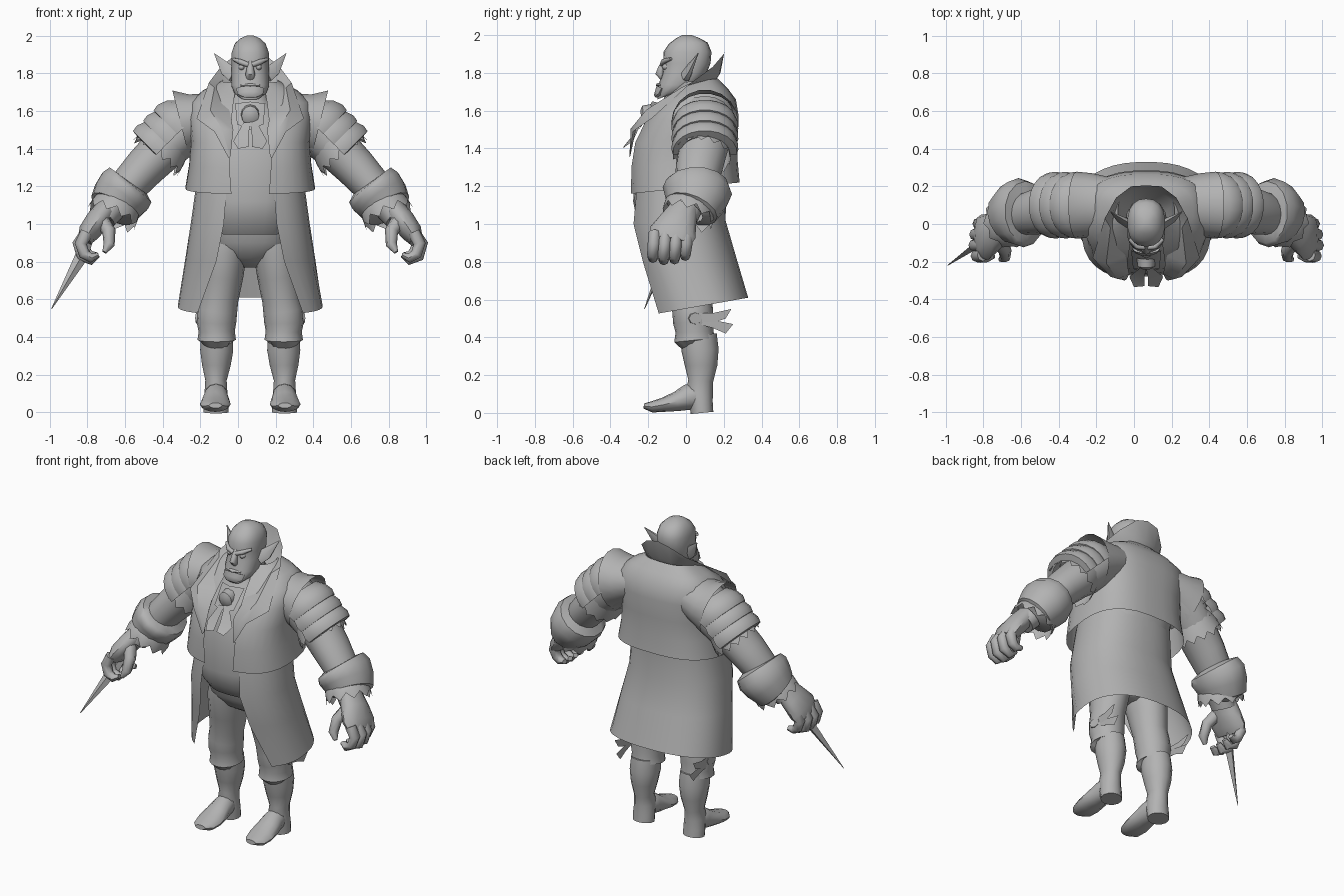
import bpy, bmesh, math
from mathutils import Vector as V

CX = 0.065  # body centre line; all parts are modelled around x = 0 then shifted
grey = bpy.data.materials.new("plain grey")
grey.diffuse_color = (0.45, 0.45, 0.45, 1)


def make(name, verts, faces, side=1):
    bm = bmesh.new()
    vs = [bm.verts.new((v[0] * side + CX, v[1], v[2])) for v in verts]
    for f in faces:
        bm.faces.new([vs[i] for i in f])
    bmesh.ops.recalc_face_normals(bm, faces=bm.faces)
    me = bpy.data.meshes.new(name)
    bm.to_mesh(me)
    bm.free()
    me.materials.append(grey)
    ob = bpy.data.objects.new(name, me)
    bpy.context.collection.objects.link(ob)
    return ob


def grid(name, rows, closed=False, caps=False, side=1):
    n = len(rows[0])
    verts = [p for r in rows for p in r]
    faces = [(i * n + j, i * n + (j + 1) % n, (i + 1) * n + (j + 1) % n, (i + 1) * n + j)
             for i in range(len(rows) - 1) for j in range(n if closed else n - 1)]
    if caps:
        faces += [tuple(range(n)), tuple(range(len(verts) - n, len(verts)))]
    return make(name, verts, faces, side)


def tube(name, pts, side=1, n=14, ref=(0, 1, 0), arc=None, jag=0, caps=True):
    """Rings (x, y, z, r_up, r_ref) swept along a path; jag makes a ragged end."""
    c = [V(p[:3]) for p in pts]
    rows = []
    for i, p in enumerate(pts):
        t = (c[min(i + 1, len(c) - 1)] - c[max(i - 1, 0)]).normalized()
        s = V(ref)
        s = (s - t * s.dot(t)).normalized()
        u = t.cross(s)
        a0, a1 = arc or (0, 2 * math.pi * (n - 1) / n)
        row = []
        for k in range(n):
            a = a0 + (a1 - a0) * k / (n - 1)
            q = c[i] + s * p[4] * math.cos(a) + u * p[3] * math.sin(a)
            if jag and i == len(pts) - 1:
                q += t * jag * (k % 2)
            row.append(q)
        rows.append(row)
    return grid(name, rows, arc is None, caps and arc is None, side)


def body(name, rings, n=24, e=0.8, caps=True):
    """Horizontal rings (z_front, z_back, y_front, y_back, half_width, front_gap)."""
    rows = []
    for zf, zb, yf, yb, hx, gap in rings:
        a0 = math.asin(min(1, (gap / hx) ** (1 / e))) if gap else 0
        row = []
        for k in range(n):
            a = a0 + (2 * math.pi - 2 * a0) * k / (n - 1 if gap else n)
            sx, cy = math.sin(a), math.cos(a)
            f = math.copysign(abs(cy) ** e, cy)
            row.append((hx * math.copysign(abs(sx) ** e, sx),
                        (yf + yb) / 2 - f * (yb - yf) / 2, (zf + zb) / 2 + f * (zf - zb) / 2))
        rows.append(row)
    gap = rings[0][5]
    return grid(name, rows, not gap, caps and not gap)


# torso, hips and neck
body("torso", [(.945, .95, -.2, .14, .2, 0), (1.02, 1.02, -.26, .17, .23, 0), (1.12, 1.12, -.28, .2, .25, 0),
               (1.3, 1.3, -.265, .23, .27, 0), (1.45, 1.45, -.245, .23, .27, 0),
               (1.57, 1.57, -.19, .2, .2, 0), (1.66, 1.66, -.12, .14, .1, 0), (1.75, 1.75, -.08, .1, .09, 0)])
body("hips", [(.77, .77, -.03, .08, .04, 0), (.82, .82, -.11, .13, .14, 0), (.9, .9, -.17, .15, .22, 0),
              (1.0, 1.0, -.19, .15, .22, 0)])
# open waistcoat and long coat tail
body("jacket", [(1.16, 1.22, -.295, .285, .345, .1), (1.3, 1.33, -.295, .275, .325, .11),
                (1.43, 1.45, -.275, .275, .315, .11), (1.55, 1.57, -.215, .28, .33, .1),
                (1.64, 1.66, -.14, .265, .32, .09), (1.7, 1.72, -.07, .22, .25, .08),
                (1.75, 1.77, -.02, .17, .15, .05)], n=30, e=.75)
body("coat_tail", [(1.25, 1.28, -.27, .22, .28, .12), (1.0, 1.02, -.295, .21, .315, .14),
                   (.8, .83, -.255, .265, .345, .18), (.515, .61, -.21, .33, .385, .28)], n=30, e=.86)

# standing collar running down into pointed lapels
inner = [(0, .12, 1.7), (.07, .11, 1.7), (.1, .06, 1.69), (.12, -.05, 1.66), (.11, -.17, 1.6),
         (.09, -.265, 1.5), (.105, -.295, 1.36)]
outer = [(0, .205, 1.92), (.08, .2, 1.9), (.16, .14, 1.83), (.22, .03, 1.75), (.285, -.18, 1.56),
         (.19, -.28, 1.49), (.115, -.3, 1.35)]
lift = [(0, .02, -.01), (0, .02, -.01), (.02, .01, 0), (.02, -.01, .02), (.015, -.035, .025),
        (.01, -.02, .01), (0, 0, 0)]
mid = [tuple((p + q) / 2 + d for p, q, d in zip(*t)) for t in zip(inner, outer, lift)]
both = lambda pts: [(-x, y, z) for x, y, z in pts[:0:-1]] + pts
grid("collar", [both(inner), both(mid), both(outer)])

# head
body("head", [(1.66, 1.68, -.15, -.1, .05, 0), (1.69, 1.7, -.155, 0, .085, 0), (1.74, 1.73, -.145, .06, .102, 0),
              (1.8, 1.8, -.125, .11, .1, 0), (1.85, 1.85, -.12, .13, .1, 0),
              (1.91, 1.91, -.12, .135, .1, 0), (1.955, 1.96, -.09, .115, .083, 0),
              (1.985, 1.985, -.05, .07, .055, 0), (2.0, 2.0, -.02, .03, .02, 0)], n=18, e=.85)
tube("nose", [(0, -.11, 1.86, .012, .015), (0, -.128, 1.83, .018, .018), (0, -.138, 1.795, .024, .026),
              (0, -.125, 1.77, .012, .02)], n=8, ref=(1, 0, 0))
tube("lower_lip", [(-.05, -.13, 1.735, .006, .008), (0, -.145, 1.735, .012, .014), (.05, -.13, 1.735, .006, .008)], n=8)
tube("beard", [(0, -.13, 1.72, .03, .075), (0, -.145, 1.69, .025, .068), (0, -.165, 1.675, .008, .035)],
     n=10, ref=(1, 0, 0))

# cravat: brooch and hanging bow
tube("brooch", [(0, -.18, 1.58, .055, .05), (0, -.225, 1.575, .052, .046), (0, -.238, 1.573, .028, .025)],
     n=12, ref=(1, 0, 0))
grid("cravat_upper", [[(-.08, -.14, 1.64), (0, -.18, 1.65), (.08, -.14, 1.64)],
                      [(-.07, -.235, 1.53), (0, -.25, 1.5), (.07, -.235, 1.53)]])

# tapered knife held in one fist
tube("knife", [(-.85, -.05, .93, .02, .02), (-.895, -.11, .83, .035, .02), (-1.055, -.22, .55, .002, .002)], n=4)

for s, tag in ((1, "right"), (-1, "left")):
    # face details
    tube("brow_" + tag, [(.01, -.125, 1.845, .013, .014), (.05, -.12, 1.86, .015, .014),
                         (.09, -.08, 1.875, .008, .01)], s, 8)
    tube("eye_" + tag, [(.045, -.1, 1.832, .018, .018), (.045, -.12, 1.832, .013, .013),
                        (.045, -.126, 1.832, .004, .004)], s, 8, ref=(1, 0, 0))
    tube("ear_" + tag, [(.085, .0, 1.79, .045, .03), (.125, .02, 1.82, .04, .018), (.19, .065, 1.905, .002, .002)], s, 6)
    grid("bow_" + tag, [[(0, -.235, 1.54), (.035, -.235, 1.54)], [(.01, -.29, 1.46), (.09, -.28, 1.44)],
                        [(.01, -.33, 1.41), (.065, -.335, 1.4)]], side=s)

    # arm, armhole flare and layered shoulder plates
    tube("arm_" + tag, [(.24, .1, 1.57, .13, .14), (.36, .1, 1.49, .13, .15), (.47, .09, 1.39, .118, .13),
                        (.56, .07, 1.3, .11, .125), (.65, .05, 1.2, .1, .11), (.72, .01, 1.1, .075, .085),
                        (.775, -.02, 1.03, .065, .08)], s, 16)
    tube("armhole_" + tag, [(.2, .1, 1.58, .12, .15), (.29, .1, 1.555, .14, .17), (.37, .1, 1.535, .182, .178)],
         s, 18, caps=False)
    for i in range(3):
        x, z = .34 + .055 * i, 1.55 - .055 * i
        tube(f"shoulder_plate_{i + 1}_{tag}",
             [(x - .03, .1, z + .03, .11, .14), (x, .1, z, .15, .165), (x + .035, .1, z - .035, .168, .178),
              (x + .06, .1, z - .06, .162, .17), (x + .063, .1, z - .063, .12, .13)],
             s, 12, arc=(-.1, math.pi + .1))
    tube("sleeve_frill_" + tag, [(.42, .095, 1.45, .12, .135), (.46, .09, 1.405, .14, .145),
                                 (.485, .085, 1.375, .15, .155)], s, 28, jag=.035, caps=False)

    # flared cuff and wrist ruffle
    tube("cuff_" + tag, [(.63, .062, 1.217, .1, .11), (.637, .062, 1.207, .148, .165), (.665, .06, 1.175, .158, .185),
                         (.7, .05, 1.13, .15, .17), (.735, .03, 1.08, .13, .145), (.745, .02, 1.068, .07, .08)],
         s, 14, caps=False)
    tube("ruffle_" + tag, [(.69, .04, 1.13, .1, .11), (.71, .025, 1.09, .13, .14), (.725, .015, 1.06, .138, .14)],
         s, 20, jag=.04, caps=False)

    # hand with curled fingers
    tube("palm_" + tag, [(.76, -.01, 1.085, .058, .075), (.81, -.04, 1.02, .064, .1),
                         (.857, -.07, .955, .058, .125), (.882, -.08, .91, .038, .11)], s, 12)
    for i in range(4):
        y, w = -.165 + .057 * i, (.0, .012, .008, -.01)[i]
        tube(f"finger_{i + 1}_{tag}", [(.868, y, .955, .034, .033), (.9 + w, y - .005, .895, .033, .033),
                                       (.882 + w, y - .01, .84 - w, .03, .031),
                                       (.845, y - .01, .82 - w, .026, .028), (.81, y, .835, .014, .018)], s, 8)
    tube("thumb_" + tag, [(.79, -.08, 1.02, .042, .042), (.75, -.14, .96, .036, .036),
                          (.75, -.175, .89, .03, .03), (.775, -.19, .85, .012, .012)], s, 8)

    # breeches with gathered knee, then boot
    tube("breeches_" + tag, [(.12, .0, .95, .11, .14), (.135, .01, .86, .12, .15), (.15, .025, .72, .112, .13),
                             (.165, .03, .6, .102, .108), (.175, .035, .54, .106, .108), (.18, .04, .48, .106, .108),
                             (.178, .045, .43, .096, .1), (.178, .045, .385, .102, .108),
                             (.178, .05, .38, .07, .08)], s, 16)
    tube("boot_shaft_" + tag, [(.178, .065, .41, .085, .098), (.178, .075, .33, .09, .098),
                               (.18, .08, .25, .078, .086), (.182, .078, .17, .058, .066),
                               (.182, .07, .11, .062, .072), (.182, .08, .05, .068, .062),
                               (.182, .085, .0, .068, .06)], s, 14)
    tube("boot_foot_" + tag, [(.182, .11, .07, .045, .04), (.182, .06, .09, .07, .06), (.182, .01, .083, .068, .064),
                              (.184, -.05, .06, .052, .075), (.186, -.12, .043, .038, .082),
                              (.186, -.18, .032, .03, .07), (.184, -.222, .036, .014, .035)], s, 12, ref=(1, 0, 0))

    # knee knot with two ribbon tails
    tube("knee_knot_" + tag, [(.24, .04, .5, .04, .04), (.285, .05, .5, .03, .035)], s, 8)
    grid("ribbon_upper_" + tag, [[(.275, .05, .53), (.275, .06, .48)], [(.28, .15, .53), (.275, .15, .48)],
                                 [(.285, .24, .55), (.28, .21, .5)]], side=s)
    grid("ribbon_lower_" + tag, [[(.275, .05, .52), (.275, .06, .47)], [(.27, .15, .49), (.27, .14, .45)],
                                 [(.265, .25, .47), (.265, .21, .42)]], side=s)

# smooth shading with sharp creases kept
bpy.ops.object.select_all(action='SELECT')
bpy.context.view_layer.objects.active = bpy.context.scene.objects["torso"]
bpy.ops.object.shade_smooth_by_angle(angle=math.radians(50))
